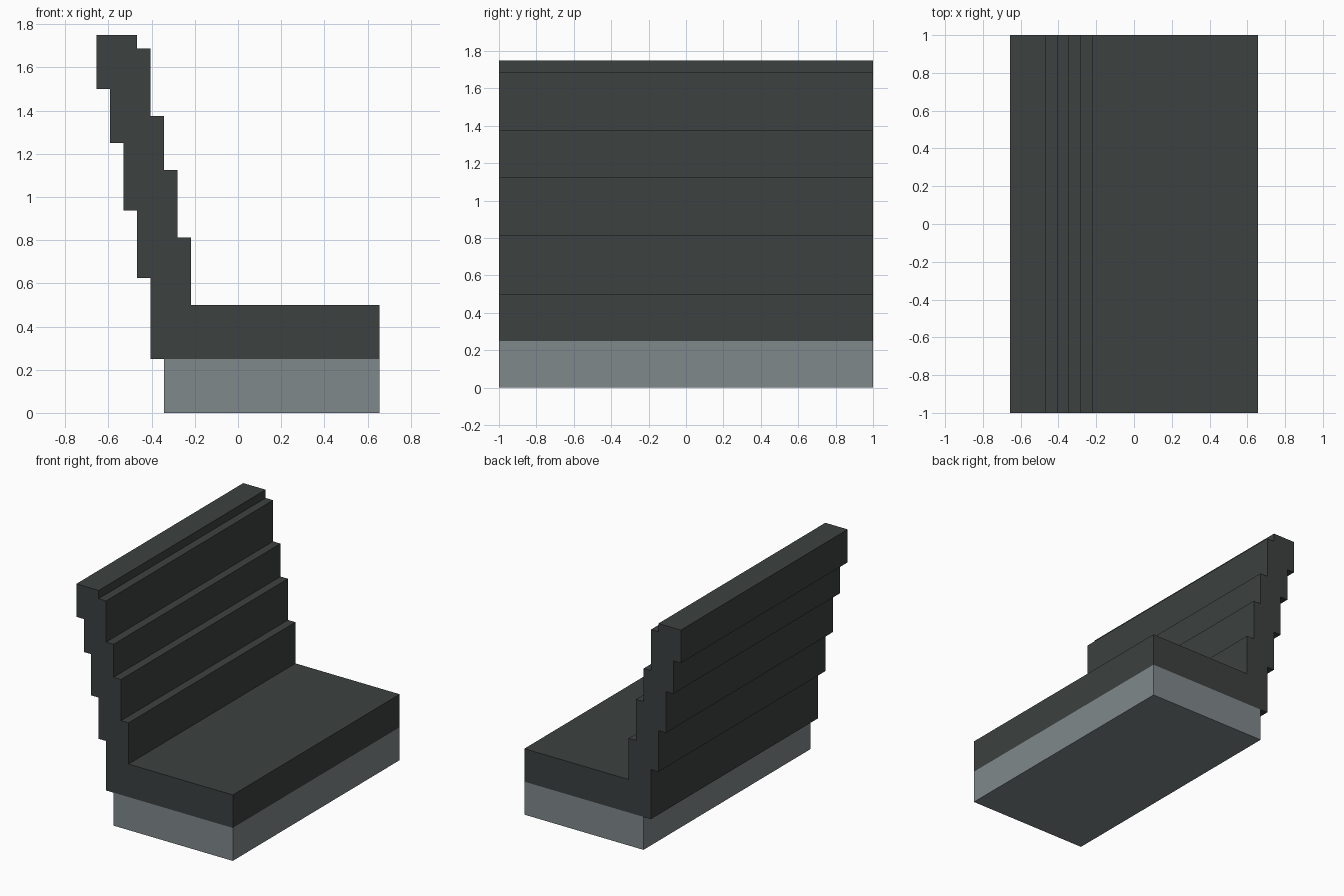
import bpy
import bmesh

cube = bpy.data.objects.get("Cube")
if cube:
    bpy.data.objects.remove(cube, do_unlink=True)

UNIT = 1 / 16      # module that every step is a multiple of
CENTRE = 10.5      # half the total depth, in modules
HALF_WIDTH = 1.0


def make_material(name, rgb):
    mat = bpy.data.materials.new(name)
    mat.use_nodes = True
    colour = (*rgb, 1)
    mat.diffuse_color = colour
    mat.node_tree.nodes["Principled BSDF"].inputs["Base Color"].default_value = colour
    return mat


def extrude_outline(name, outline, mat):
    """Extrude an x-z outline, given in modules, across the full width."""
    bm = bmesh.new()
    verts = [bm.verts.new(((x - CENTRE) * UNIT, -HALF_WIDTH, z * UNIT))
             for x, z in outline]
    face = bm.faces.new(verts)
    grown = bmesh.ops.extrude_face_region(bm, geom=[face])["geom"]
    moved = [g for g in grown if isinstance(g, bmesh.types.BMVert)]
    bmesh.ops.translate(bm, verts=moved, vec=(0, 2 * HALF_WIDTH, 0))
    bmesh.ops.recalc_face_normals(bm, faces=bm.faces)
    mesh = bpy.data.meshes.new(name)
    bm.to_mesh(mesh)
    bm.free()
    mesh.materials.append(mat)
    obj = bpy.data.objects.new(name, mesh)
    bpy.context.collection.objects.link(obj)
    return obj


def stairs(x, heights):
    """Outline points climbing one module back at each height."""
    points = []
    for low, high in zip(heights, heights[1:]):
        points += [(x, low), (x, high)]
        x -= 1
    return points


dark = make_material("dark grey upholstery", (0.045, 0.053, 0.051))
light = make_material("light grey plinth", (0.216, 0.246, 0.254))

# Plinth under the seat
extrude_outline("base", [(5, 0), (21, 0), (21, 4), (5, 4)], light)

# Seat slab running into the stepped, leaning backrest
front_steps = stairs(7, [8, 13, 18, 22, 27, 28])
rear_steps = stairs(4, [4, 10, 15, 20, 24, 28])
seat_edge = [(21, 4), (21, 8)]
extrude_outline("seat_and_backrest",
                seat_edge + front_steps + rear_steps[::-1], dark)
